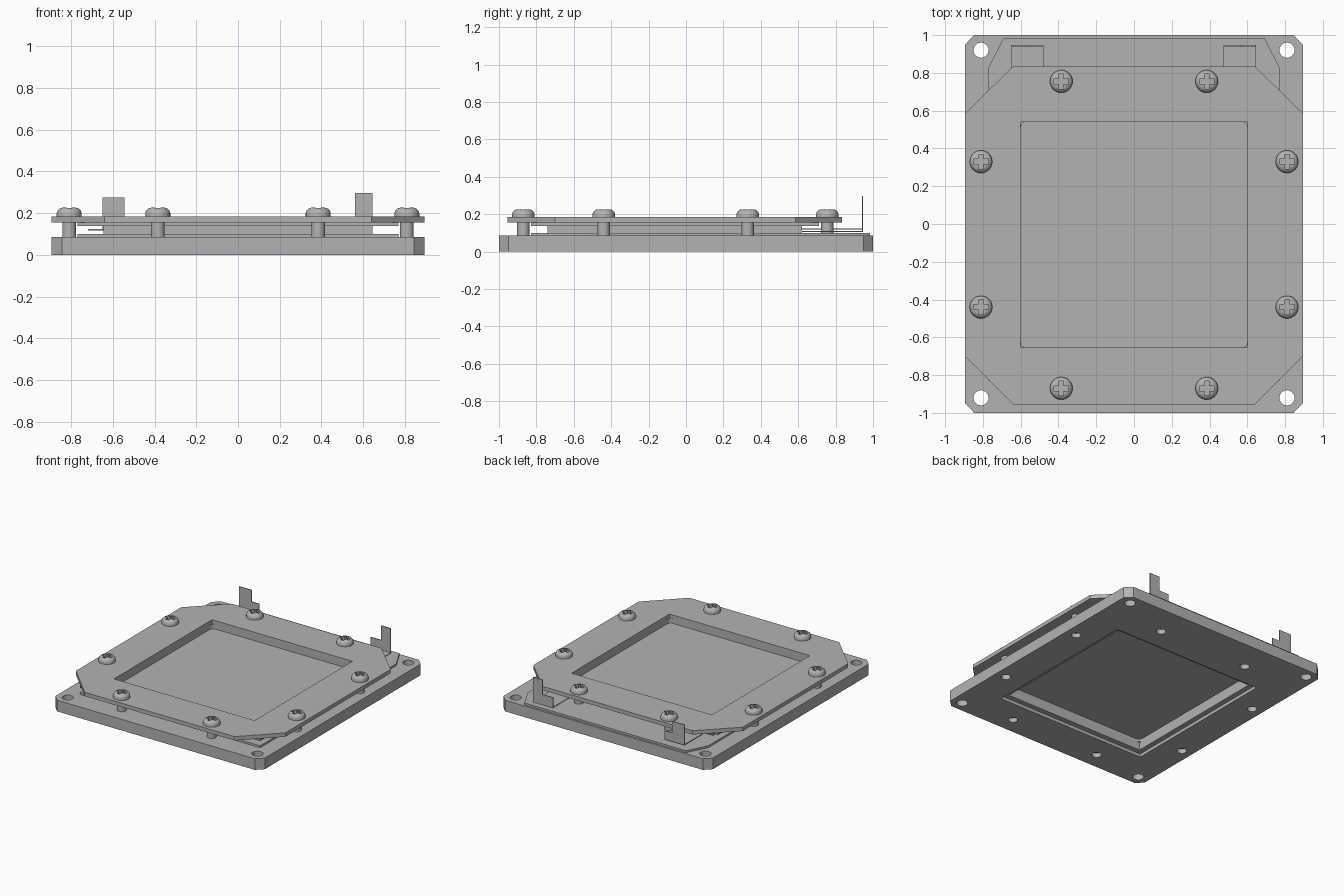
import bpy, bmesh, math

if "Cube" in bpy.data.objects:
    bpy.data.objects.remove(bpy.data.objects["Cube"])

grey = bpy.data.materials.new("plain grey")
grey.use_nodes = True
colour = (0.45, 0.45, 0.45, 1)
grey.diffuse_color = colour
grey.node_tree.nodes["Principled BSDF"].inputs["Base Color"].default_value = colour


def link(name, mesh):
    ob = bpy.data.objects.new(name, mesh)
    bpy.context.collection.objects.link(ob)
    return ob


def finish(ob):
    """Give the part its colour and smooth only its round walls."""
    ob.data.materials.clear()
    ob.data.materials.append(grey)
    bpy.ops.object.select_all(action="DESELECT")
    ob.select_set(True)
    bpy.context.view_layer.objects.active = ob
    bpy.ops.object.shade_smooth_by_angle(angle=math.radians(35))
    return ob


def baked(ob):
    bpy.context.view_layer.update()
    deps = bpy.context.evaluated_depsgraph_get()
    return bpy.data.meshes.new_from_object(ob.evaluated_get(deps))


def circle(x, y, r, n=32):
    return [(x + r * math.cos(math.tau * i / n), y + r * math.sin(math.tau * i / n))
            for i in range(n)]


def rect(x0, x1, y0, y1, r=0.0):
    """Rectangle with optional round corners."""
    if not r:
        return [(x0, y0), (x1, y0), (x1, y1), (x0, y1)]
    centres = [(x1 - r, y1 - r), (x0 + r, y1 - r), (x0 + r, y0 + r), (x1 - r, y0 + r)]
    return [(cx + r * math.cos(a), cy + r * math.sin(a))
            for q, (cx, cy) in enumerate(centres)
            for a in [(q + k / 6) * math.pi / 2 for k in range(7)]]


def mirrored(half):
    """Close a right-hand outline with its mirror image."""
    return half + [(-x, y) for x, y in reversed(half)]


def plate(name, loops, z0, z1):
    """Flat plate: first loop is the outline, the others are holes."""
    cu = bpy.data.curves.new(name, "CURVE")
    cu.dimensions = "2D"
    cu.fill_mode = "BOTH"
    cu.extrude = (z1 - z0) / 2
    for pts in loops:
        sp = cu.splines.new("POLY")
        sp.points.add(len(pts) - 1)
        for p, (x, y) in zip(sp.points, pts):
            p.co = (x, y, 0, 1)
        sp.use_cyclic_u = True
    temp = link("temp", cu)
    mesh = baked(temp)
    bpy.data.objects.remove(temp)
    bm = bmesh.new()
    bm.from_mesh(mesh)
    bmesh.ops.remove_doubles(bm, verts=bm.verts, dist=1e-5)
    bmesh.ops.translate(bm, verts=bm.verts, vec=(0, 0, (z0 + z1) / 2))
    bmesh.ops.recalc_face_normals(bm, faces=bm.faces)
    bm.to_mesh(mesh)
    bm.free()
    return finish(link(name, mesh))


def box(name, x, y, z):
    return plate(name, [rect(*x, *y)], *z)


screws = [(s * x, y) for s in (1, -1)
          for x, y in [(0.385, 0.755), (0.385, -0.87), (0.81, 0.33), (0.81, -0.44)]]
window = rect(-0.6, 0.6, -0.655, 0.54)
soft_window = rect(-0.6, 0.6, -0.655, 0.54, 0.03)
screw_holes = [circle(x, y, 0.034) for x, y in screws]

# Base plate in two layers, so the underside window has a shallow ledge
base_edge = mirrored([(0.845, -1), (0.895, -0.95), (0.895, 0.95), (0.845, 1)])
mounts = [circle(sx * 0.81, sy * 0.92, 0.04) for sx in (1, -1) for sy in (1, -1)]
ledge = rect(-0.64, 0.64, -0.695, 0.58)
plate("base_plate_lower", [base_edge, ledge] + mounts + screw_holes, 0, 0.025)
plate("base_plate_upper", [base_edge, window] + mounts + screw_holes, 0.025, 0.086)

# Gaskets, spacer frame and the membrane closing the window
lower_edge = mirrored([(0.77, -0.83), (0.77, 0.83), (0.69, 0.985)])
plate("lower_gasket", [lower_edge, soft_window] +
      [circle(s * 0.385, 0.755, 0.034) for s in (1, -1)], 0.086, 0.101)
plate("spacer_frame", [rect(-0.645, 0.645, -0.74, 0.62), soft_window], 0.101, 0.138)
plate("membrane", [rect(-0.62, 0.62, -0.67, 0.56)], 0.105, 0.12)
plate("upper_gasket", [rect(-0.77, 0.77, -0.83, 0.71), soft_window], 0.138, 0.155)

# Clamping plate on top
top_edge = mirrored([(0.64, -0.955), (0.895, -0.70), (0.895, 0.585), (0.64, 0.835)])
plate("top_plate", [top_edge, window] + screw_holes, 0.155, 0.185)

# Contact tabs: flat foil, upright strip and narrow terminal
for side, x_in, x_out, x_step, z, top in [("left", 0.475, 0.645, 0.562, 0.105, 0.297),
                                          ("right", -0.48, -0.65, -0.545, 0.118, 0.275)]:
    wide = sorted((x_in, x_out))
    box(side + "_contact_foil", wide, (0.6, 0.945), (z, z + 0.005))
    box(side + "_contact_upright", wide, (0.94, 0.947), (z, 0.185))
    box(side + "_contact_terminal", sorted((x_step, x_out)), (0.94, 0.947), (0.185, top))
box("right_foil_wing", (-0.72, -0.65), (0.3, 0.7), (0.118, 0.123))

# One cross-head screw, turned from a profile
profile = [(0, 0.035), (0.033, 0.035), (0.033, 0.185), (0.06, 0.185), (0.06, 0.2),
           (0.056, 0.212), (0.048, 0.221), (0.036, 0.226), (0, 0.228)]
bm = bmesh.new()
verts = [bm.verts.new((r, 0, z)) for r, z in profile]
edges = [bm.edges.new(pair) for pair in zip(verts, verts[1:])]
bmesh.ops.spin(bm, geom=verts + edges, cent=(0, 0, 0), axis=(0, 0, 1),
               angle=math.tau, steps=32, use_duplicate=False)
bmesh.ops.remove_doubles(bm, verts=bm.verts, dist=1e-5)
bmesh.ops.recalc_face_normals(bm, faces=bm.faces)
screw_mesh = bpy.data.meshes.new("screw")
bm.to_mesh(screw_mesh)
bm.free()
blank = link("screw_blank", screw_mesh)

# Cross recess cut into the head
a, b = 0.013, 0.039
arm = [(a, -b), (a, -a), (b, -a), (b, a), (a, a), (a, b)]
cutter = plate("cross_cutter", [mirrored(arm)], 0.2, 0.25)
cutter.hide_render = True
cut = blank.modifiers.new("cross", "BOOLEAN")
cut.operation = "DIFFERENCE"
cut.solver = "EXACT"
cut.object = cutter
cut_mesh = baked(blank)
bpy.data.objects.remove(blank)
bpy.data.objects.remove(cutter)

# Eight screws around the frame
for i, (x, y) in enumerate(screws):
    ob = link("screw_%d" % (i + 1), cut_mesh)
    ob.location = (x, y, 0)
    if i == 0:
        finish(ob)
